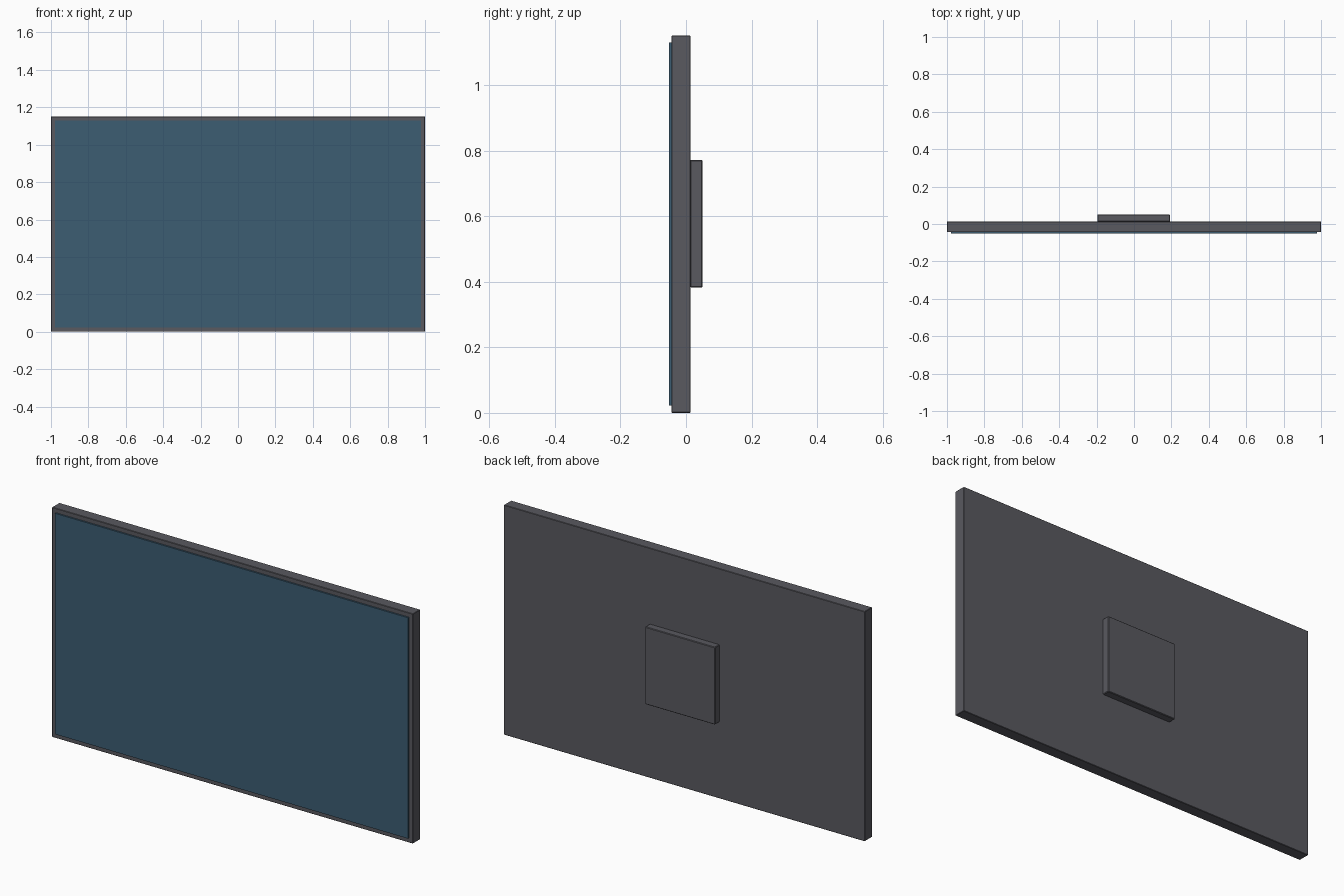
import bpy

if "Cube" in bpy.data.objects:
    bpy.data.objects.remove(bpy.data.objects["Cube"])


def box(name, lo, hi, bevel=0.0, color=None):
    """Box between two opposite corners, with an optional small edge bevel."""
    centre = [(a + b) / 2 for a, b in zip(lo, hi)]
    bpy.ops.mesh.primitive_cube_add(size=1, location=centre)
    ob = bpy.context.object
    ob.name = name
    ob.scale = [b - a for a, b in zip(lo, hi)]
    bpy.ops.object.transform_apply(location=False, rotation=False, scale=True)
    if bevel:
        mod = ob.modifiers.new("edge_bevel", 'BEVEL')
        mod.width = bevel
        mod.segments = 1
    if color:
        mat = bpy.data.materials.new(name + "_colour")
        mat.diffuse_color = color
        mat.use_nodes = True
        mat.node_tree.nodes["Principled BSDF"].inputs["Base Color"].default_value = mat.diffuse_color
        ob.data.materials.append(mat)
    return ob


GREY = (0.10, 0.10, 0.115, 1)
BLUE = (0.045, 0.11, 0.17, 1)

# Main housing
box("housing", (-1, -0.044, 0), (1, 0.014, 1.151), 0.002, GREY)

# Display panel standing slightly proud of the housing
box("screen", (-0.978, -0.052, 0.023), (0.978, -0.040, 1.129), 0, BLUE)

# Square wall mount block on the back
box("wall_mount", (-0.196, 0.012, 0.383), (0.192, 0.051, 0.771), 0.003, GREY)
